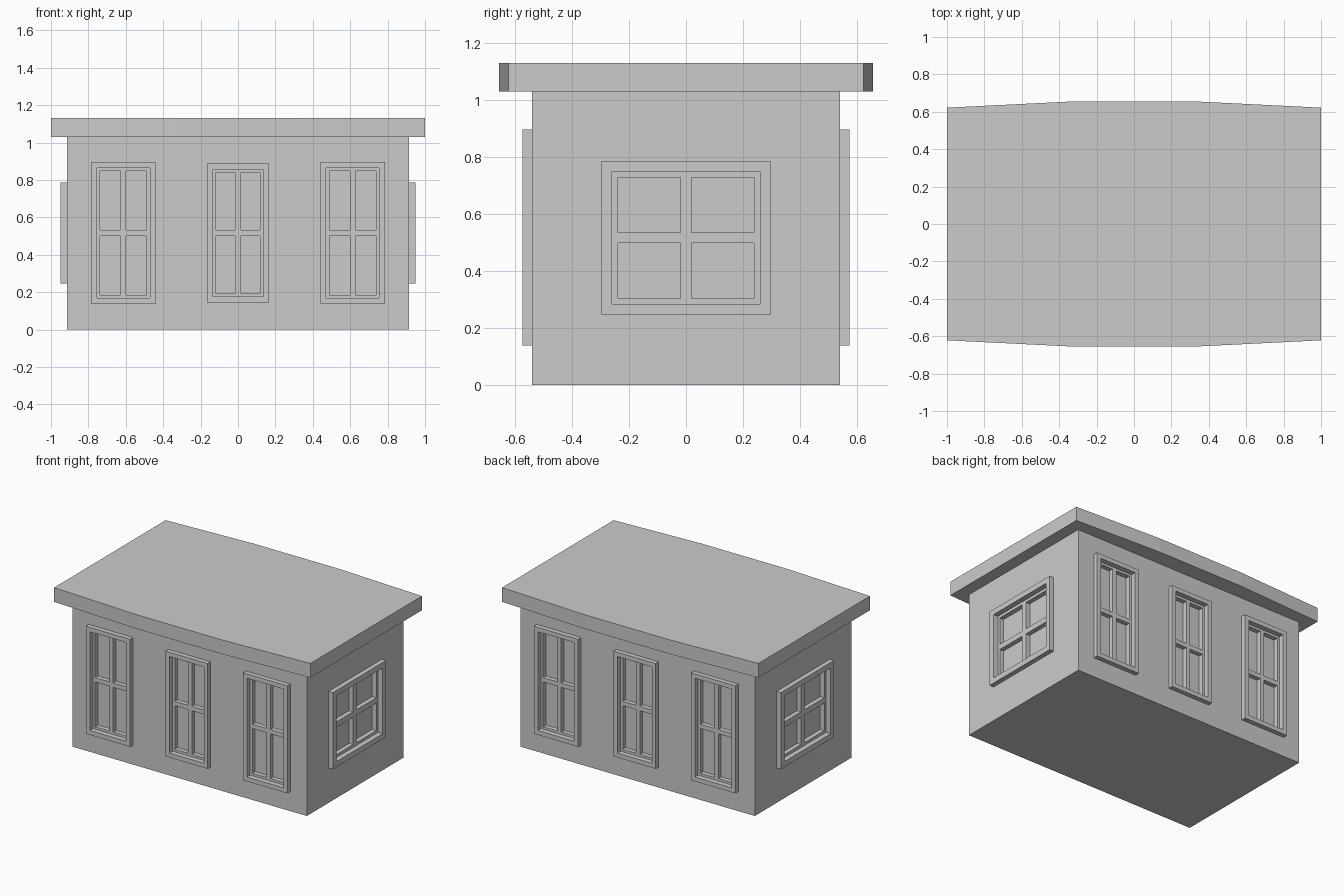
import bpy, bmesh
from math import pi
from mathutils import Matrix

if "Cube" in bpy.data.objects:
    bpy.data.objects.remove(bpy.data.objects["Cube"])

HX, HY = 0.915, 0.54      # half size of the walls
Z_WALL, Z_ROOF = 1.03, 1.13
OUT, DEEP = 0.033, 0.035  # frame projection and pane recess
SASH = 0.003              # sash front relative to the wall


def make_object(name, bm, matrix=Matrix()):
    bmesh.ops.recalc_face_normals(bm, faces=bm.faces)
    mesh = bpy.data.meshes.new(name)
    bm.to_mesh(mesh)
    bm.free()
    obj = bpy.data.objects.new(name, mesh)
    bpy.context.collection.objects.link(obj)
    obj.matrix_world = matrix
    return obj


def box(name, x0, x1, y0, y1, z0, z1, matrix=Matrix()):
    bm = bmesh.new()
    bmesh.ops.create_cube(bm, size=1)
    for v in bm.verts:
        v.co = ((x0 + x1) / 2 + v.co.x * (x1 - x0),
                (y0 + y1) / 2 + v.co.y * (y1 - y0),
                (z0 + z1) / 2 + v.co.z * (z1 - z0))
    return make_object(name, bm, matrix)


def extrude(bm, vec):
    ret = bmesh.ops.extrude_face_region(bm, geom=bm.faces[:], use_keep_orig=True)
    verts = [g for g in ret["geom"] if isinstance(g, bmesh.types.BMVert)]
    bmesh.ops.translate(bm, verts=verts, vec=vec)


def lattice(name, us, zs, y0, y1, matrix):
    """Slab on a grid of lines, open wherever both cell numbers are odd."""
    bm = bmesh.new()
    grid = [[bm.verts.new((u, y0, z)) for z in zs] for u in us]
    for i in range(len(us) - 1):
        for j in range(len(zs) - 1):
            if not (i % 2 and j % 2):
                bm.faces.new((grid[i][j], grid[i + 1][j],
                              grid[i + 1][j + 1], grid[i][j + 1]))
    extrude(bm, (0, y1 - y0, 0))
    return make_object(name, bm, matrix)


# Walls
walls = box("walls", -HX, HX, -HY, HY, 0, Z_WALL)

# Roof slab, slightly bowed along front and back
bm = bmesh.new()
outline = [(-1, -.622), (-.333, -.655), (.333, -.655), (1, -.622),
           (1, .622), (.333, .655), (-.333, .655), (-1, .622)]
bm.faces.new([bm.verts.new((x, y, Z_WALL)) for x, y in outline])
extrude(bm, (0, 0, Z_ROOF - Z_WALL))
make_object("roof", bm)


def window(name, matrix, half, z0, z1, border, rail, bar):
    """Window in a wall lying at local y = 0 and facing -y."""
    a, b0, b1 = half - border, z0 + border, z1 - border
    mid = (z0 + z1) / 2
    # Recess cut into the wall
    cutter = box(name + "_cutter", -a, a, -.02, DEEP, b0, b1, matrix)
    cutter.hide_render = True
    cutter.hide_viewport = True
    cut = walls.modifiers.new(name, 'BOOLEAN')
    cut.operation = 'DIFFERENCE'
    cut.solver = 'EXACT'
    cut.object = cutter
    # Outer frame
    lattice(name + "_frame", [-half, -a, a, half], [z0, b0, b1, z1],
            -OUT, 0, matrix)
    # Sash with crossing glazing bars
    lattice(name + "_sash",
            [-a, rail - a, -bar / 2, bar / 2, a - rail, a],
            [b0, b0 + rail, mid - bar / 2, mid + bar / 2, b1 - rail, b1],
            SASH, DEEP, matrix)


# Three windows on each long side, one on each short side
for side, turn in (("front", 0), ("back", pi)):
    rot = Matrix.Rotation(turn, 4, 'Z')
    for label, x, half, z0, z1 in (("left", -.613, .173, .138, .896),
                                   ("middle", 0, .165, .145, .887),
                                   ("right", .613, .173, .138, .896)):
        window(f"{side}_{label}_window", rot @ Matrix.Translation((x, -HY, 0)),
               half, z0, z1, .031, .017, .031)
for side, turn in (("right", pi / 2), ("left", -pi / 2)):
    rot = Matrix.Rotation(turn, 4, 'Z')
    window(f"{side}_side_window", rot @ Matrix.Translation((0, -HX, 0)),
           .297, .246, .786, .038, .02, .038)
